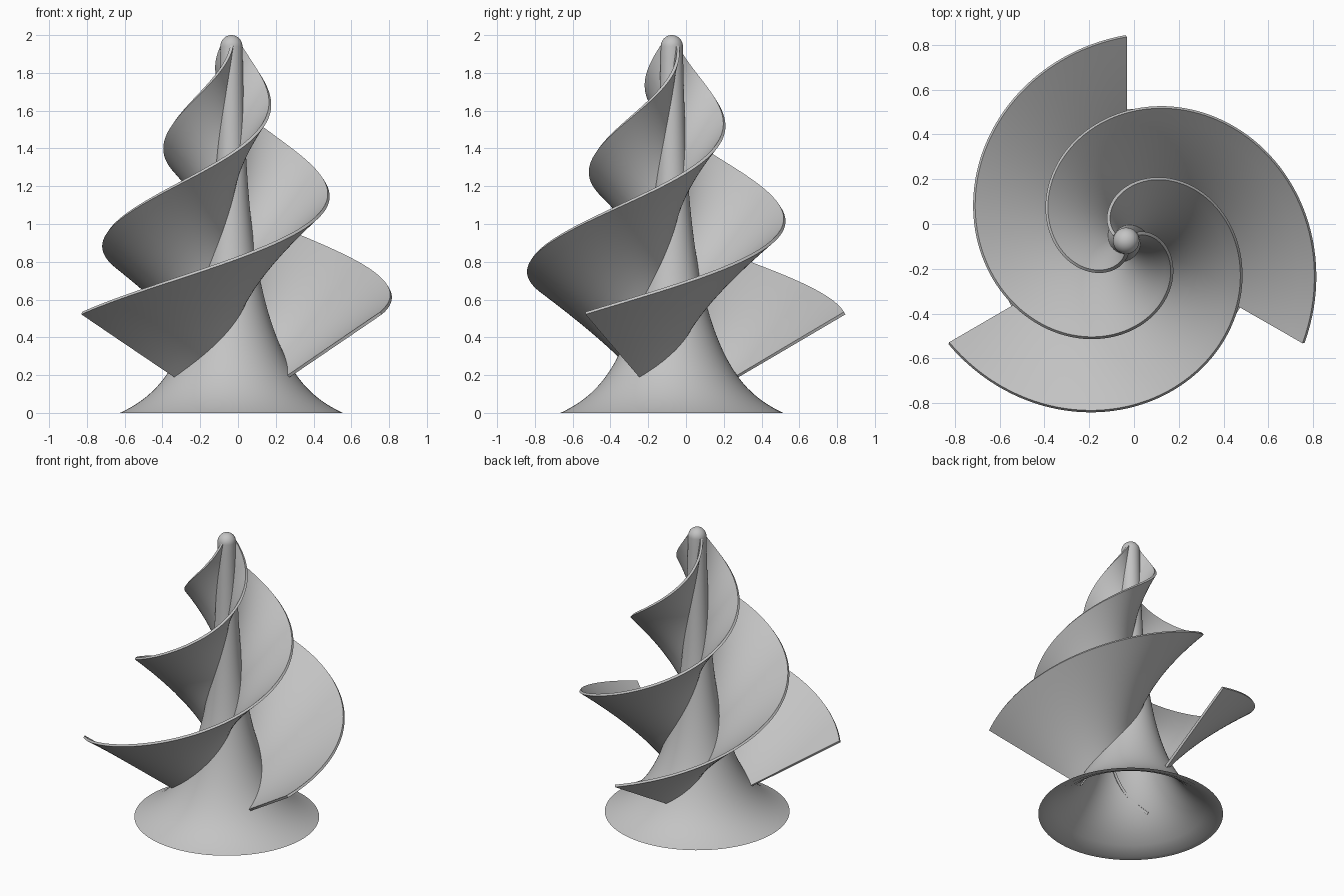
import bpy
import bmesh
import math

cube = bpy.data.objects.get("Cube")
if cube:
    bpy.data.objects.remove(cube, do_unlink=True)

AXIS_X, AXIS_Y = -0.035, -0.075
TOP = 1.94
BLADE_SWEEP = 302
BLADE_STEPS = 120
RADIAL_STEPS = 8

grey = bpy.data.materials.new("plain grey")
grey.use_nodes = True
grey.diffuse_color = (0.55, 0.55, 0.55, 1)
grey.node_tree.nodes["Principled BSDF"].inputs["Base Color"].default_value = grey.diffuse_color


def finish(name, bm, thickness=0):
    """Turn a bmesh into a smooth shaded object standing on the common axis."""
    bmesh.ops.recalc_face_normals(bm, faces=bm.faces)
    mesh = bpy.data.meshes.new(name)
    bm.to_mesh(mesh)
    bm.free()
    mesh.materials.append(grey)
    obj = bpy.data.objects.new(name, mesh)
    obj.location = (AXIS_X, AXIS_Y, 0)
    bpy.context.collection.objects.link(obj)
    bpy.ops.object.select_all(action="DESELECT")
    obj.select_set(True)
    bpy.context.view_layer.objects.active = obj
    if thickness:
        mod = obj.modifiers.new("thickness", "SOLIDIFY")
        mod.thickness = thickness
        mod.offset = 0
        bpy.ops.object.modifier_apply(modifier=mod.name)
    bpy.ops.object.shade_smooth_by_angle(angle=math.radians(35))
    return obj


def core_radius(z):
    """Flared trumpet outline of the central column."""
    return 0.05 + 0.42 * math.exp(-z / 0.5) + 0.12 * math.exp(-z / 0.09)


# Central column: hollow flared foot, slim stem and round tip
def make_column():
    tip = core_radius(TOP)
    inside = [(0, 1.2)]
    inside += [(core_radius(z) - 0.035, z) for z in (1 - i / 24 for i in range(25))]
    outside = [(core_radius(z), z) for z in (TOP * (i / 48) ** 1.5 for i in range(49))]
    dome = [(tip * math.cos(a), TOP + 0.06 * math.sin(a))
            for a in (math.pi / 2 * i / 10 for i in range(1, 10))]
    profile = inside + outside + dome + [(0, TOP + 0.06)]
    bm = bmesh.new()
    verts = [bm.verts.new((r, 0, z)) for r, z in profile]
    edges = [bm.edges.new(pair) for pair in zip(verts, verts[1:])]
    bmesh.ops.spin(bm, geom=verts + edges, axis=(0, 0, 1), cent=(0, 0, 0),
                   angle=math.tau, steps=96, use_merge=True)
    bmesh.ops.remove_doubles(bm, verts=bm.verts, dist=0.0001)
    finish("central_column", bm)


# Helical blade: a sloping line swept upwards while it shrinks to the tip
def make_blade(name, start):
    bm = bmesh.new()
    rows = []
    for i in range(BLADE_STEPS + 1):
        turn = BLADE_SWEEP * i / BLADE_STEPS
        outer = 0.915 - 0.00283 * turn
        height = 0.528 + 0.00469 * turn
        slope = 0.59 + 0.0009 * turn
        inner = 0.1
        for _ in range(25):
            inner = core_radius(max(0, height - slope * (outer - inner))) - 0.045
        inner = max(0.012, min(inner, outer - 0.01))
        angle = math.radians(start + turn)
        row = []
        for j in range(RADIAL_STEPS + 1):
            r = inner + (outer - inner) * j / RADIAL_STEPS
            z = height - slope * (outer - r)
            row.append(bm.verts.new((r * math.cos(angle), r * math.sin(angle), z)))
        rows.append(row)
    for low, high in zip(rows, rows[1:]):
        for j in range(RADIAL_STEPS):
            bm.faces.new((low[j], low[j + 1], high[j + 1], high[j]))
    finish(name, bm, thickness=0.016)


make_column()
for blade_name, start_angle in (("back_blade", 90), ("right_blade", 210), ("left_blade", 330)):
    make_blade(blade_name, start_angle)
